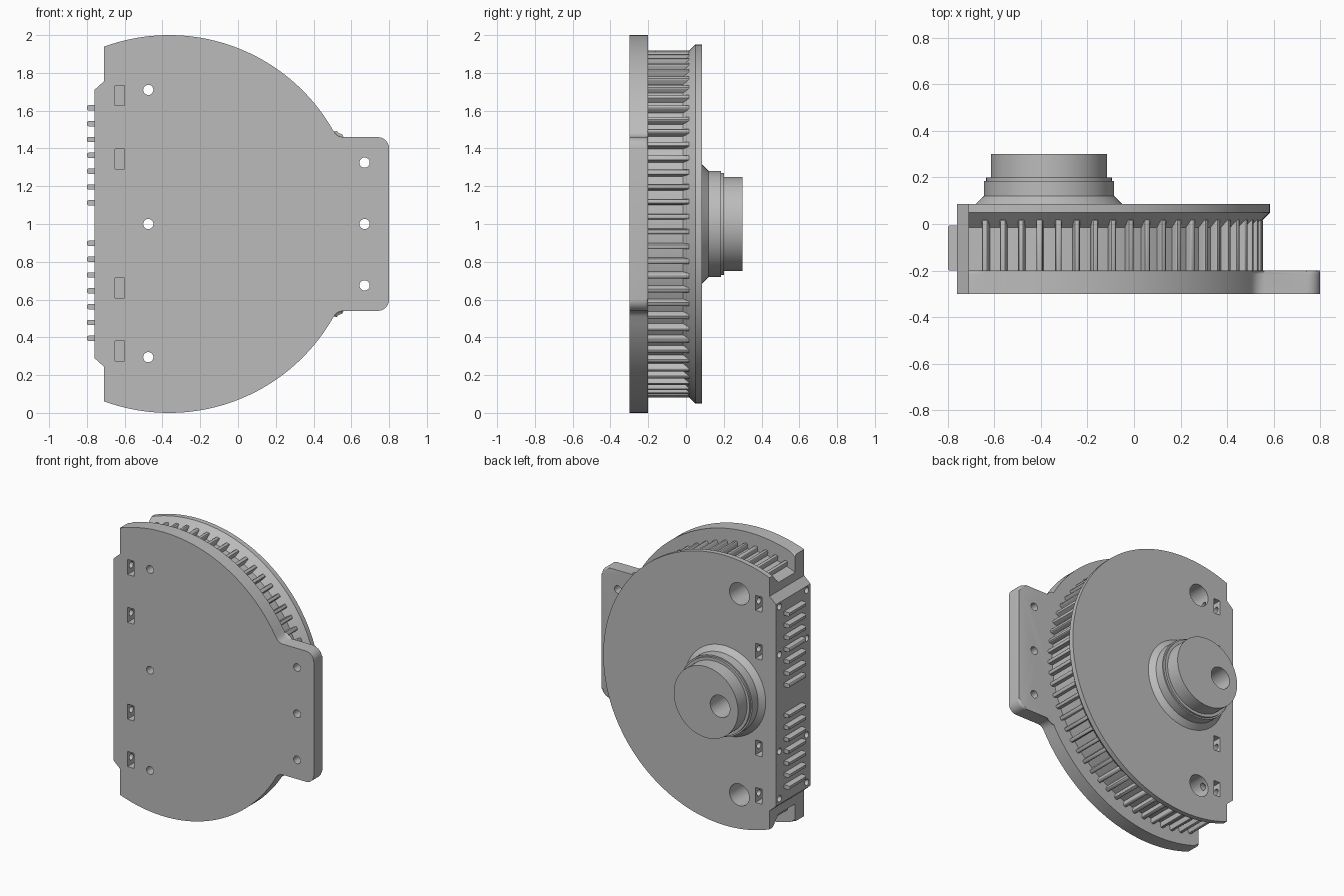
import bpy, bmesh
from math import sin, cos, pi, radians, acos, atan2, sqrt
from mathutils import Matrix, Vector

if "Cube" in bpy.data.objects:
    bpy.data.objects.remove(bpy.data.objects["Cube"], do_unlink=True)

CX, CZ = -0.365, 1.0        # drum axis
CUT, SIDE = -0.71, -0.76    # flat cut and connector face
FRONT, PLATE_BACK, BACK = -0.3, -0.2, 0.085

grey = bpy.data.materials.new("plain_grey")
grey.use_nodes = True
grey.diffuse_color = (0.5, 0.5, 0.5, 1)
grey.node_tree.nodes["Principled BSDF"].inputs["Base Color"].default_value = (0.5, 0.5, 0.5, 1)


def make(name, bm):
    bmesh.ops.recalc_face_normals(bm, faces=bm.faces[:])
    mesh = bpy.data.meshes.new(name)
    bm.to_mesh(mesh)
    bm.free()
    mesh.materials.append(grey)
    ob = bpy.data.objects.new(name, mesh)
    bpy.context.collection.objects.link(ob)
    return ob


def select(ob):
    bpy.ops.object.select_all(action='DESELECT')
    ob.select_set(True)
    bpy.context.view_layer.objects.active = ob


def smooth(ob):
    select(ob)
    bpy.ops.object.shade_smooth_by_angle(angle=radians(30))


def arc(cx, cz, r, a0, a1, n):
    return [(cx + r * cos(a0 + (a1 - a0) * i / n), cz + r * sin(a0 + (a1 - a0) * i / n))
            for i in range(n + 1)]


def extrude(name, outline, y0, y1, rim=0):
    """Extrude an x-z outline along y, optionally rounding the rear rim."""
    bm = bmesh.new()
    rings = [[bm.verts.new((x, y, z)) for x, z in outline] for y in (y0, y1)]
    n = len(outline)
    for ring in rings:
        bm.faces.new(ring)
    for i in range(n):
        j = (i + 1) % n
        bm.faces.new((rings[0][i], rings[0][j], rings[1][j], rings[1][i]))
    if rim:
        edges = [e for e in bm.edges
                 if all(abs(v.co.y - y1) < 1e-5 and v.co.x > CUT - 0.001 for v in e.verts)
                 and max(v.co.x for v in e.verts) > CUT + 0.001]
        bmesh.ops.bevel(bm, geom=edges, offset=rim, segments=3, profile=0.5, affect='EDGES')
    return make(name, bm)


def lathe(name, profile, x, z, n):
    """Revolve (radius, y) points around a y-parallel axis."""
    bm = bmesh.new()
    rings = [[bm.verts.new((x + r * cos(2 * pi * i / n), y, z + r * sin(2 * pi * i / n)))
              for i in range(n)] for r, y in profile]
    for a, b in zip(rings, rings[1:]):
        for i in range(n):
            j = (i + 1) % n
            bm.faces.new((a[i], a[j], b[j], b[i]))
    bm.faces.new(rings[0])
    bm.faces.new(rings[-1])
    return make(name, bm)


def box(name, x0, x1, y0, y1, z0, z1):
    return extrude(name, [(x0, z0), (x1, z0), (x1, z1), (x0, z1)], y0, y1)


def combine(ob, other, operation):
    mod = ob.modifiers.new(operation.lower(), 'BOOLEAN')
    mod.operation, mod.solver, mod.object = operation, 'EXACT', other
    select(ob)
    bpy.ops.object.modifier_apply(modifier=mod.name)
    bpy.data.objects.remove(other, do_unlink=True)


# Front plate: large disc blended into a rounded mounting tab
tab_top, fil = 1.46, 0.06
fz = tab_top + fil
fx = CX + sqrt((1 + fil) ** 2 - (fz - CZ) ** 2)
tangent = atan2(fz - CZ, fx - CX)
half = arc(0.80 - fil, tab_top - fil, fil, 0, pi / 2, 6)
half += arc(fx, fz, fil, 1.5 * pi, pi + tangent, 6)
half += arc(CX, CZ, 1, tangent, acos(CUT - CX), 40)[1:]
half += [(CUT, 1.755), (SIDE, 1.71)]
outline = half + [(x, 2 * CZ - z) for x, z in reversed(half)]
body = extrude("housing_body", outline, FRONT, PLATE_BACK, rim=0.015)

# Drum, flared rear flange and stepped hub as one turned part
drum = lathe("drum", [(0.885, -0.25), (0.885, -0.015), (0.95, 0.05), (0.95, BACK),
                      (0.315, BACK), (0.28, 0.12), (0.28, 0.185), (0.27, 0.185),
                      (0.27, 0.2), (0.25, 0.2), (0.25, 0.3)], CX, CZ, 144)
combine(drum, box("flat_cutter", -2, CUT, -1, 1, -1, 3), 'DIFFERENCE')
combine(body, drum, 'UNION')

# Connector block on the flat side
block = extrude("side_block", [(SIDE, 0.29), (CUT, 0.245), (-0.65, 0.245),
                               (-0.65, 1.755), (CUT, 1.755), (SIDE, 1.71)], -0.25, BACK)
combine(body, block, 'UNION')

# Through holes, with counterbores from the rear
for z in (0.295, 1.0, 1.71):
    combine(body, lathe("bore_cutter", [(0.077, PLATE_BACK), (0.077, 0.5)], -0.475, z, 32), 'DIFFERENCE')
    combine(body, lathe("hole_cutter", [(0.027, -0.5), (0.027, 0)], -0.475, z, 20), 'DIFFERENCE')
for z in (0.675, 1.0, 1.325):
    combine(body, lathe("hole_cutter", [(0.027, -0.5), (0.027, 0)], 0.67, z, 20), 'DIFFERENCE')

# Nut pockets front and rear, each met by a screw hole from the side
for z in (0.328, 0.662, 1.343, 1.68):
    for y0, y1, ys in ((-0.4, -0.21, -0.258), (0.0, 0.2, 0.045)):
        combine(body, box("pocket_cutter", -0.65, -0.6, y0, y1, z - 0.053, z + 0.053), 'DIFFERENCE')
        bm = bmesh.new()
        bmesh.ops.create_cone(bm, cap_ends=True, segments=16, radius1=0.022, radius2=0.022, depth=0.31,
                              matrix=Matrix.Translation((-0.675, ys, z)) @ Matrix.Rotation(pi / 2, 4, 'Y'))
        combine(body, make("screw_cutter", bm), 'DIFFERENCE')
smooth(body)


def rounded_bar(bm, size, matrix):
    """Add a bar with its outward (+z) long and end edges rounded."""
    tmp = bmesh.new()
    bmesh.ops.create_cube(tmp, size=1, matrix=Matrix.Diagonal((*size, 1)))
    edges = [e for e in tmp.edges if all(v.co.z > 0 for v in e.verts)]
    bmesh.ops.bevel(tmp, geom=edges, offset=min(size) * 0.35, segments=3, profile=0.5, affect='EDGES')
    bmesh.ops.transform(tmp, matrix=matrix, verts=tmp.verts[:])
    mesh = bpy.data.meshes.new("bar")
    tmp.to_mesh(mesh)
    tmp.free()
    bm.from_mesh(mesh)
    bpy.data.meshes.remove(mesh)


# Belt teeth around the drum
bm = bmesh.new()
for i in range(72):
    a = radians(5 * i + 2.5)
    if CX + 0.92 * sin(a) > CUT + 0.01:
        place = (Matrix.Translation((CX, 0, CZ)) @ Matrix.Rotation(a, 4, 'Y')
                 @ Matrix.Translation((0, -0.1, 0.895)))
        rounded_bar(bm, (0.028, 0.24, 0.05), place)
smooth(make("drum_teeth", bm))

# Two groups of contact fins on the connector block
bm = bmesh.new()
for start in (0.395, 1.112):
    for i in range(7):
        place = Matrix.Translation((-0.775, -0.103, start + 0.0838 * i)) @ Matrix.Rotation(-pi / 2, 4, 'Y')
        rounded_bar(bm, (0.028, 0.195, 0.05), place)
smooth(make("contact_fins", bm))
